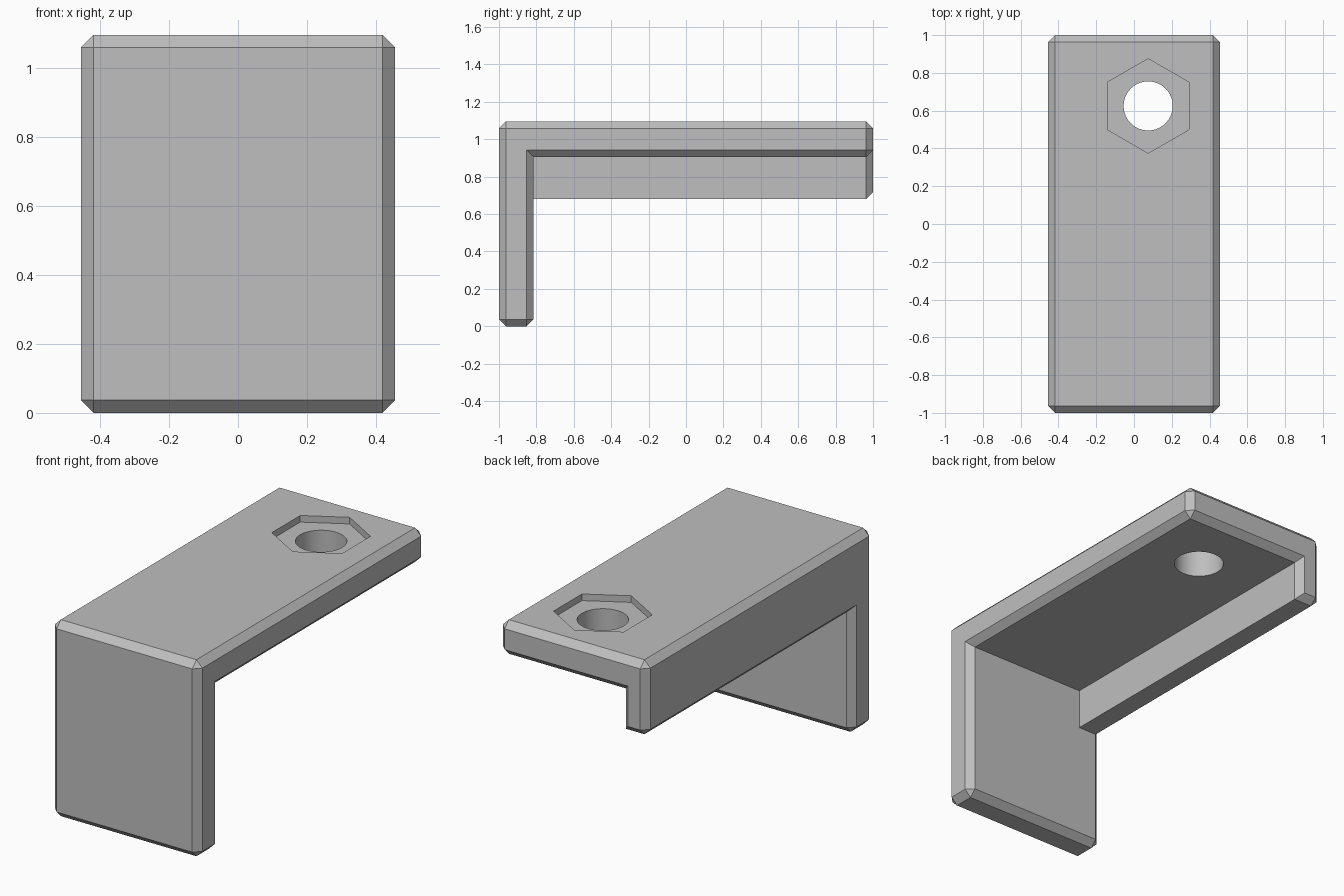
import bpy
import bmesh
from mathutils import Vector

old = bpy.data.objects.get("Cube")
if old:
    bpy.data.objects.remove(old, do_unlink=True)

grey = bpy.data.materials.new("plain grey")
grey.use_nodes = True
colour = (0.52, 0.52, 0.52, 1)
grey.diffuse_color = colour
grey.node_tree.nodes["Principled BSDF"].inputs["Base Color"].default_value = colour

CHAMFER = 0.037
POCKET_DEPTH = 0.037
HOLE_X, HOLE_Y = 0.075, 0.625
# Levels that divide the body: side rib, front plate, top plate
XS = (-0.455, -0.305, 0.455)
YS = (-1.0, -0.815, 1.0)
ZS = (0.0, 0.68, 0.905, 1.095)
LEVELS = (XS, YS, ZS)


def solid(cell):
    """Front plate, top plate and the rib along the -x side."""
    i, j, k = cell
    if not (0 <= i < 2 and 0 <= j < 2 and 0 <= k < 3):
        return False
    return j == 0 or k == 2 or (i == 0 and k == 1)


def add_outer_faces(bm):
    cells = [(i, j, k) for i in range(2) for j in range(2) for k in range(3)]
    for cell in filter(solid, cells):
        for axis in range(3):
            for side in (0, 1):
                near = list(cell)
                near[axis] += 2 * side - 1
                if solid(near):
                    continue
                u, v = (axis + 1) % 3, (axis + 2) % 3
                ring = []
                for du, dv in ((0, 0), (1, 0), (1, 1), (0, 1)):
                    n = list(cell)
                    n[axis] += side
                    n[u] += du
                    n[v] += dv
                    ring.append(bm.verts.new([LEVELS[a][n[a]] for a in range(3)]))
                bm.faces.new(ring if side else ring[::-1])


# Bracket body with chamfered outer edges
bm = bmesh.new()
add_outer_faces(bm)
bmesh.ops.remove_doubles(bm, verts=bm.verts, dist=0.0001)
bmesh.ops.dissolve_limit(bm, angle_limit=0.01, verts=bm.verts, edges=bm.edges)
bmesh.ops.recalc_face_normals(bm, faces=bm.faces)


def on_rib_inner_bottom(edge):
    return all(abs(v.co.x - XS[1]) < 0.001 and abs(v.co.z - ZS[1]) < 0.001
               for v in edge.verts)


sharp = [e for e in bm.edges if e.is_convex and e.calc_face_angle() > 0.5
         and not on_rib_inner_bottom(e)]
bmesh.ops.bevel(bm, geom=sharp, offset=CHAMFER, offset_type='OFFSET',
                segments=1, affect='EDGES', profile=0.5)
mesh = bpy.data.meshes.new("bracket_body")
bm.to_mesh(mesh)
bm.free()
body = bpy.data.objects.new("bracket_body", mesh)
bpy.context.collection.objects.link(body)
mesh.materials.append(grey)


def cut(name, sides, radius, bottom, top, turn=0.0):
    """Cut a vertical prism out of the body."""
    bpy.ops.mesh.primitive_cylinder_add(
        vertices=sides, radius=radius, depth=top - bottom,
        location=(HOLE_X, HOLE_Y, (top + bottom) / 2), rotation=(0, 0, turn))
    cutter = bpy.context.object
    cutter.name = name
    cutter.data.materials.append(grey)
    mod = body.modifiers.new(name, 'BOOLEAN')
    mod.operation = 'DIFFERENCE'
    mod.solver = 'EXACT'
    mod.object = cutter
    bpy.context.view_layer.objects.active = body
    bpy.ops.object.modifier_apply(modifier=name)
    bpy.data.objects.remove(cutter, do_unlink=True)


# Hexagonal nut pocket and round bolt hole
cut("nut_pocket", 6, 0.25, ZS[3] - POCKET_DEPTH, ZS[3] + 0.2)
cut("bolt_hole", 64, 0.13, 0.8, 1.2)

# Smooth the bore, keep every other edge crisp
bpy.ops.object.select_all(action='DESELECT')
body.select_set(True)
bpy.context.view_layer.objects.active = body
bpy.ops.object.shade_smooth_by_angle(angle=0.35)
